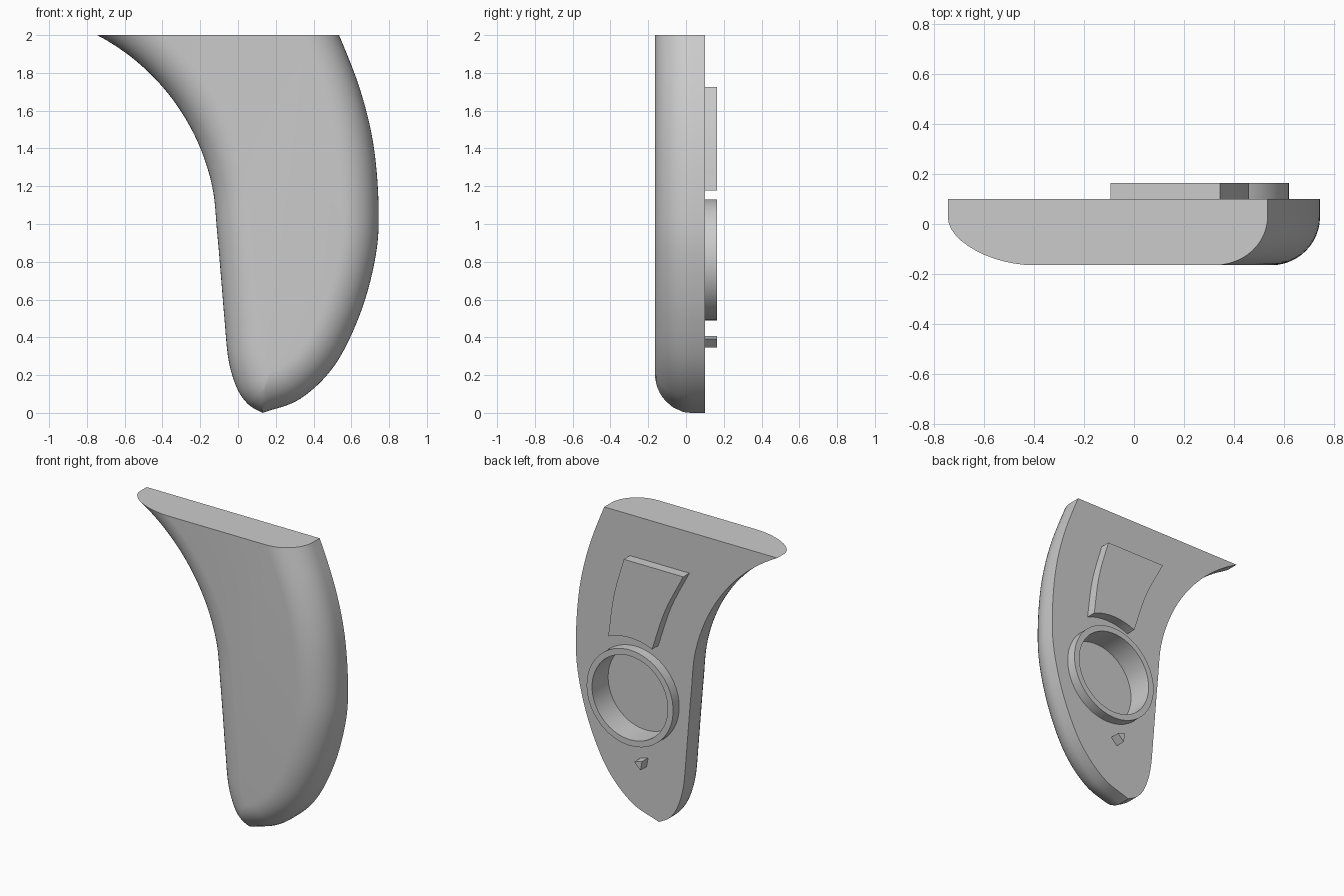
import bpy, bmesh, math
from mathutils import Vector

if "Cube" in bpy.data.objects:
    bpy.data.objects.remove(bpy.data.objects["Cube"], do_unlink=True)

grey = bpy.data.materials.new("plain_grey")
grey.use_nodes = True
grey.diffuse_color = (0.6, 0.6, 0.6, 1)
grey.node_tree.nodes["Principled BSDF"].inputs["Base Color"].default_value = (0.6, 0.6, 0.6, 1)

BACK, FRONT, RAISED, TOP = 0.10, -0.165, 0.165, 2.0
RING = Vector((0.30, 0.81))


def finish(name, bm, smooth=True):
    bmesh.ops.recalc_face_normals(bm, faces=bm.faces)
    mesh = bpy.data.meshes.new(name)
    bm.to_mesh(mesh)
    bm.free()
    mesh.materials.append(grey)
    obj = bpy.data.objects.new(name, mesh)
    bpy.context.collection.objects.link(obj)
    bpy.ops.object.select_all(action='DESELECT')
    obj.select_set(True)
    bpy.context.view_layer.objects.active = obj
    if smooth:
        bpy.ops.object.shade_smooth_by_angle(angle=math.radians(35))
    return obj


def spline(points, steps=8):
    """Smooth curve through the given points."""
    p = [Vector(q) for q in points]
    p = [2 * p[0] - p[1]] + p + [2 * p[-1] - p[-2]]
    out = []
    for a, b, c, d in zip(p, p[1:], p[2:], p[3:]):
        for i in range(steps):
            t = i / steps
            out.append(0.5 * (2 * b + (c - a) * t + (2 * a - 5 * b + 4 * c - d) * t**2
                              + (3 * b - a - 3 * c + d) * t**3))
    return out + [p[-2]]


def arc(center, radius, start, end, count):
    angles = [math.radians(start + (end - start) * i / (count - 1)) for i in range(count)]
    return [Vector((center[0] + radius * math.cos(a), center[1] + radius * math.sin(a))) for a in angles]


def inset(path, d):
    """Offset an open path inwards, collapsing points that overlap."""
    moved = []
    for i, p in enumerate(path):
        t = (path[min(i + 1, len(path) - 1)] - path[max(i - 1, 0)]).normalized()
        q = p + Vector((-t.y, t.x)) * d
        if moved and min((q - s).length for s in path) < 0.98 * d:
            q = moved[-1]
        moved.append(q)
    return moved


def prism(name, outline, y0, y1):
    bm = bmesh.new()
    loops = [[bm.verts.new((p[0], y, p[1])) for p in outline] for y in (y0, y1)]
    for loop in loops:
        bm.faces.new(loop)
    bridge(bm, *loops)
    return finish(name, bm)


def bridge(bm, a, b):
    for i in range(len(a)):
        j = (i + 1) % len(a)
        bm.faces.new((a[i], a[j], b[j], b[i]))


# Curved body with a rounded front edge, trimmed flat at the top
left = arc((-1.295, 0.95), 1.185, 75, 0, 7) + [
    (-0.09, 0.72), (-0.072, 0.5), (-0.05, 0.28), (-0.005, 0.13), (0.055, 0.045), (0.13, 0)]
right = [(0.13, 0), (0.33, 0.075), (0.51, 0.25), (0.645, 0.52), (0.725, 0.81), (0.745, 1.06),
         (0.72, 1.4), (0.65, 1.7), (0.535, 2), (0.4, 2.3)]
path = spline(left) + spline(right)[1:]
radius, rings = 0.195, 12
bm = bmesh.new()
loops = [[bm.verts.new((p.x, BACK, p.y)) for p in path]]
for k in range(rings + 1):
    a = math.pi / 2 * k / rings
    y = FRONT + radius * (1 - math.sin(a))
    loops.append([bm.verts.new((p.x, y, p.y)) for p in inset(path, radius * (1 - math.cos(a)))])
bm.faces.new(loops[0])
bm.faces.new(loops[-1])
for a, b in zip(loops, loops[1:]):
    bridge(bm, a, b)
bmesh.ops.remove_doubles(bm, verts=bm.verts, dist=0.0005)
bmesh.ops.bisect_plane(bm, geom=bm.verts[:] + bm.edges[:] + bm.faces[:], plane_co=(0, 0, TOP),
                       plane_no=(0, 0, 1), clear_outer=True)
bmesh.ops.holes_fill(bm, edges=[e for e in bm.edges if e.is_boundary], sides=0)
body = finish("body", bm, smooth=False)

# Round socket sunk into the back
cutter = prism("socket_cutter", arc(RING, 0.28, 0, 354.375, 64), -0.005, 0.3)
cutter.hide_render = True
bpy.context.view_layer.objects.active = body
cut = body.modifiers.new("socket", 'BOOLEAN')
cut.object, cut.operation, cut.solver = cutter, 'DIFFERENCE', 'EXACT'
bpy.ops.object.modifier_apply(modifier="socket")
bpy.data.objects.remove(cutter, do_unlink=True)
bpy.ops.object.select_all(action='DESELECT')
body.select_set(True)
bpy.ops.object.shade_smooth_by_angle(angle=math.radians(35))

# Raised rim around the socket
bm = bmesh.new()
corners = [(0.32, BACK), (0.32, RAISED), (0.28, RAISED), (0.28, BACK)]
loops = [[bm.verts.new((p.x, y, p.y)) for p in arc(RING, r, 0, 354.375, 64)] for r, y in corners]
for a, b in zip(loops, loops[1:] + loops[:1]):
    bridge(bm, a, b)
finish("socket_rim", bm)

# Raised panel above the socket, its lower edge following the rim
panel = arc(RING, 0.402, 114, 66.5, 14)
panel += spline([(0.46, 1.18), (0.42, 1.46), (0.345, 1.725)], 6)[1:]
panel += spline([(-0.095, 1.725), (0.04, 1.46), (0.136, 1.178)], 6)[:-1]
prism("upper_panel", panel, BACK, RAISED)

# Small triangular peg below the socket
prism("lower_peg", [(0.268, 0.39), (0.21, 0.408), (0.222, 0.345)], BACK, RAISED)
